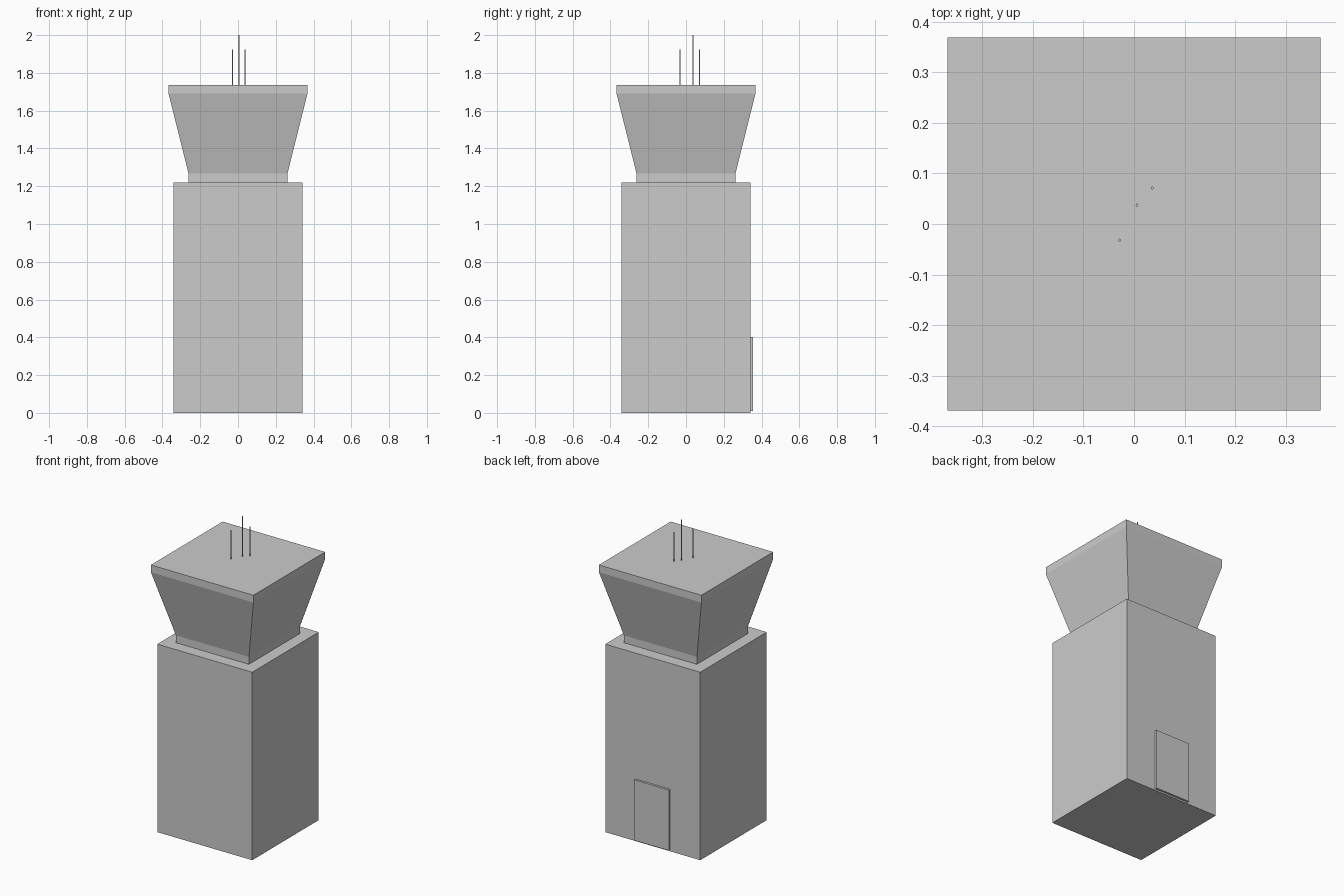
import bpy, bmesh
from mathutils import Matrix

if "Cube" in bpy.data.objects:
    bpy.data.objects.remove(bpy.data.objects["Cube"])


def make_object(name, bm):
    bmesh.ops.recalc_face_normals(bm, faces=bm.faces)
    mesh = bpy.data.meshes.new(name)
    bm.to_mesh(mesh)
    bm.free()
    obj = bpy.data.objects.new(name, mesh)
    bpy.context.collection.objects.link(obj)
    return obj


def box(name, lo, hi):
    bm = bmesh.new()
    size = [b - a for a, b in zip(lo, hi)]
    mid = [(a + b) / 2 for a, b in zip(lo, hi)]
    bmesh.ops.create_cube(bm, size=1, matrix=Matrix.Translation(mid) @ Matrix.Diagonal((*size, 1)))
    return make_object(name, bm)


def square_loft(name, profile):
    """Stack square rings given as (half width, height) and cap both ends."""
    bm = bmesh.new()
    rings = [[bm.verts.new((sx * h, sy * h, z)) for sx, sy in ((-1, -1), (1, -1), (1, 1), (-1, 1))]
             for h, z in profile]
    for a, b in zip(rings, rings[1:]):
        for i in range(4):
            j = (i + 1) % 4
            bm.faces.new((a[i], a[j], b[j], b[i]))
    bm.faces.new(rings[0])
    bm.faces.new(rings[-1])
    return make_object(name, bm)


def antenna(name, x, y, top, base=1.737):
    bm = bmesh.new()
    place = Matrix.Translation((x, y, (base + top) / 2)) @ Matrix.Diagonal((0.0026, 0.0034, 1, 1))
    bmesh.ops.create_cone(bm, cap_ends=True, segments=8, radius1=1, radius2=1,
                          depth=top - base, matrix=place)
    return make_object(name, bm)


# Main shaft
box("tower_shaft", (-0.341, -0.341, 0), (0.341, 0.341, 1.22))

# Control cab: neck, flared windows and roof band
square_loft("control_cab", [(0.262, 1.22), (0.262, 1.268), (0.368, 1.69), (0.368, 1.737)])

# Door on the back wall
box("door", (-0.125, 0.341, 0.01), (0.125, 0.355, 0.403))

# Roof antennas
for name, x, y, top in (("antenna_tall", 0.006, 0.037, 2.0),
                        ("antenna_right", 0.036, 0.071, 1.925),
                        ("antenna_left", -0.029, -0.032, 1.925)):
    antenna(name, x, y, top)
